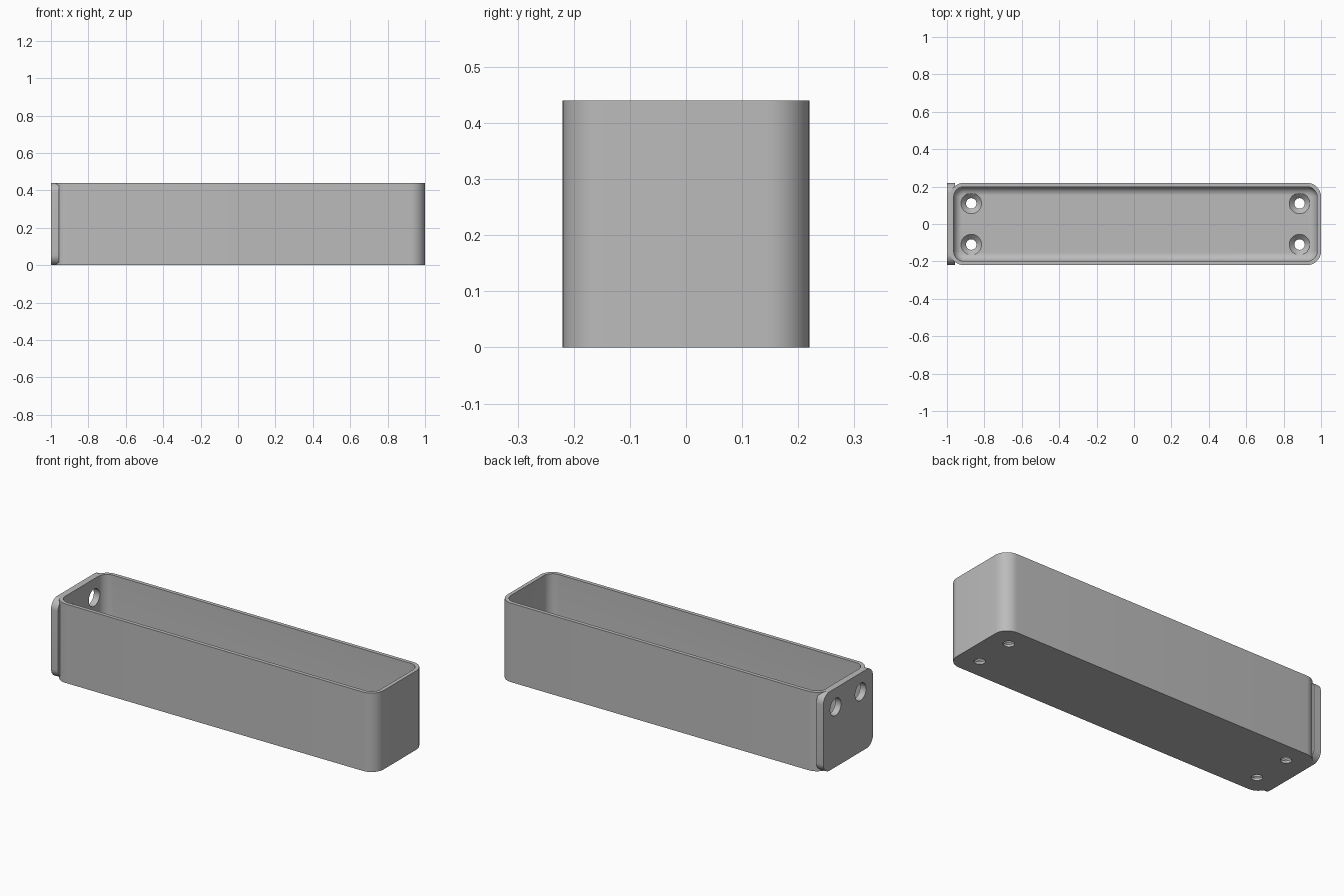
import bpy, bmesh, math
from mathutils import Matrix, Vector

cube = bpy.data.objects.get("Cube")
if cube:
    bpy.data.objects.remove(cube)

# Overall sizes
LEFT, RIGHT, HALF_Y, HEIGHT = -0.985, 1.0, 0.22, 0.44
WALL, FLOOR, CORNER, FILLET = 0.021, 0.04, 0.075, 0.045
MID_X = (LEFT + RIGHT) / 2
HALF_X = (RIGHT - LEFT) / 2

grey = bpy.data.materials.new("plain grey")
grey.use_nodes = True
colour = (0.5, 0.5, 0.5, 1)
grey.diffuse_color = colour
grey.node_tree.nodes["Principled BSDF"].inputs["Base Color"].default_value = colour


def outline(half_w, half_h, radius, steps=12):
    """Rounded rectangle points, counter-clockwise."""
    points = []
    for corner, (sx, sy) in enumerate([(1, 1), (-1, 1), (-1, -1), (1, -1)]):
        for i in range(steps + 1):
            a = math.pi / 2 * (corner + i / steps)
            points.append((sx * (half_w - radius) + radius * math.cos(a),
                           sy * (half_h - radius) + radius * math.sin(a)))
    return points


def circle(radius, steps=48):
    return [(radius * math.cos(math.tau * i / steps),
             radius * math.sin(math.tau * i / steps)) for i in range(steps)]


def loft(name, sections, matrix):
    """Solid through (outline, height) sections, placed by a matrix."""
    bm = bmesh.new()
    rings = [[bm.verts.new((x, y, z)) for x, y in pts] for pts, z in sections]
    for low, high in zip(rings, rings[1:]):
        for i in range(len(low)):
            bm.faces.new((low[i - 1], low[i], high[i], high[i - 1]))
    bm.faces.new(rings[0][::-1])
    bm.faces.new(rings[-1])
    bm.transform(matrix)
    bmesh.ops.recalc_face_normals(bm, faces=bm.faces)
    mesh = bpy.data.meshes.new(name)
    bm.to_mesh(mesh)
    bm.free()
    mesh.materials.append(grey)
    obj = bpy.data.objects.new(name, mesh)
    bpy.context.collection.objects.link(obj)
    return obj


def combine(target, tool, operation):
    """Apply a boolean and discard the helper."""
    tool.hide_render = True
    mod = target.modifiers.new(operation.lower(), 'BOOLEAN')
    mod.operation, mod.solver, mod.object = operation, 'EXACT', tool
    bpy.context.view_layer.objects.active = target
    bpy.ops.object.modifier_apply(modifier=mod.name)
    bpy.data.objects.remove(tool)


# Outer body of the tray
place = Matrix.Translation((MID_X, 0, 0))
body_outline = outline(HALF_X, HALF_Y, CORNER)
tray = loft("wall_tray", [(body_outline, 0), (body_outline, HEIGHT)], place)

# Mounting plate on the right end, standing in the YZ plane
sideways = Matrix(((0, 0, 1), (1, 0, 0), (0, 1, 0))).to_4x4()
plate_outline = outline(HALF_Y - 0.001, HEIGHT / 2, 0.055)
plate = loft("mounting_plate", [(plate_outline, -1), (plate_outline, -0.957)],
             Matrix.Translation((0, 0, HEIGHT / 2)) @ sideways)
combine(tray, plate, 'UNION')

# Cavity with a rounded foot
sections = []
for i in range(9):
    a = math.pi / 2 * i / 8
    inset = WALL + FILLET * (1 - math.sin(a))
    sections.append((outline(HALF_X - inset, HALF_Y - inset, CORNER - inset),
                     FLOOR + FILLET * (1 - math.cos(a))))
sections.append((sections[-1][0], HEIGHT + 0.1))
combine(tray, loft("cavity_cutter", sections, place), 'DIFFERENCE')

# Countersunk floor holes
for x in (-0.87, 0.885):
    for y in (-0.11, 0.11):
        drill = loft("floor_drill", [(circle(0.028), -0.1), (circle(0.028), 0.013),
                                     (circle(0.055), FLOOR), (circle(0.055), 0.1)],
                     Matrix.Translation((x, y, 0)))
        combine(tray, drill, 'DIFFERENCE')

# Two through holes in the mounting end
for y in (-0.11, 0.11):
    drill = loft("end_drill", [(circle(0.048), -1.1), (circle(0.048), -0.9)],
                 Matrix.Translation((0, y, 0.335)) @ sideways)
    combine(tray, drill, 'DIFFERENCE')

# Smooth rounds, crisp edges
bpy.ops.object.select_all(action='DESELECT')
tray.select_set(True)
bpy.context.view_layer.objects.active = tray
bpy.ops.object.shade_smooth_by_angle(angle=math.radians(30))
